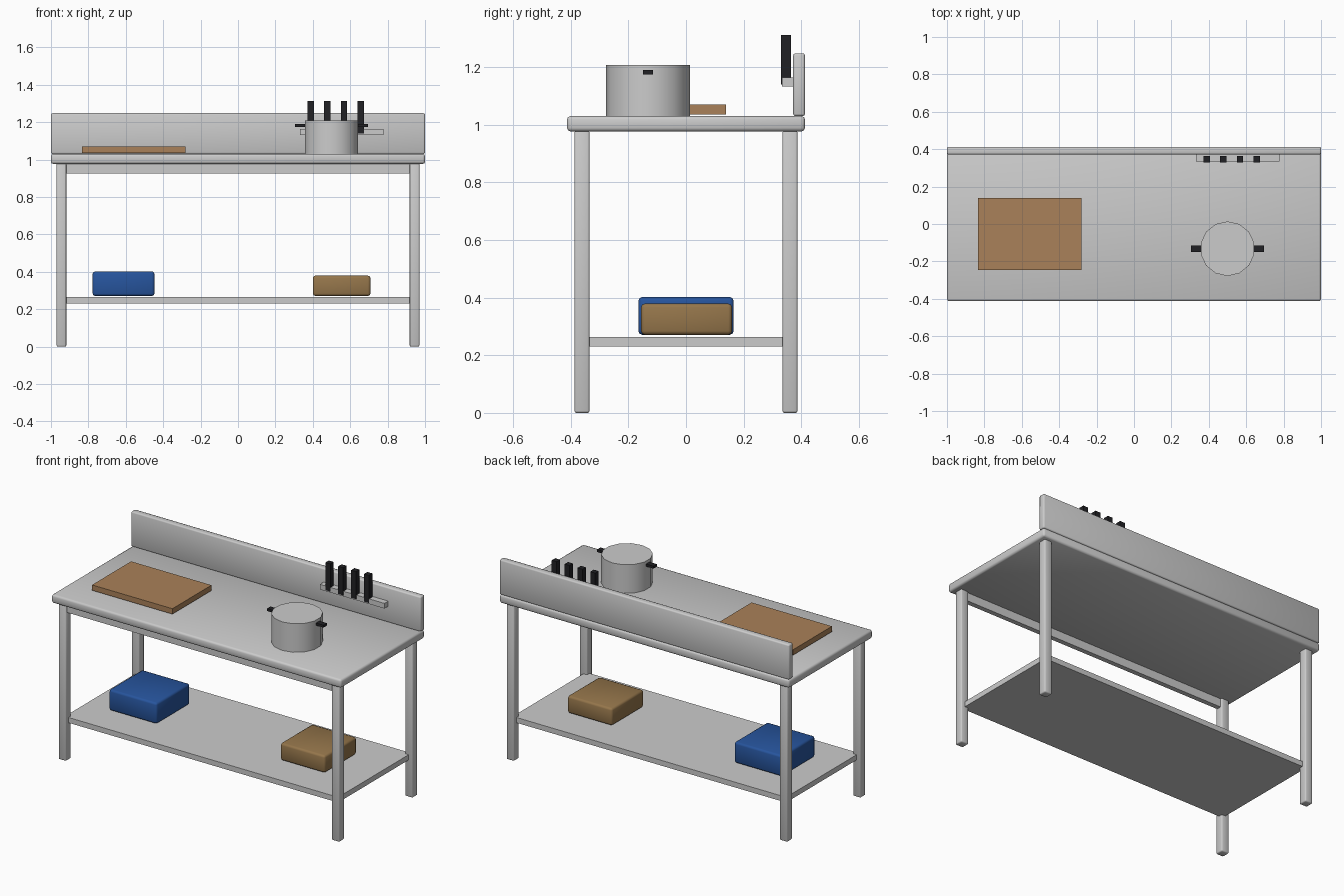
import bpy

if "Cube" in bpy.data.objects:
    bpy.data.objects.remove(bpy.data.objects["Cube"])

def material(name, rgb):
    m = bpy.data.materials.new(name)
    m.diffuse_color = (*rgb, 1)
    m.use_nodes = True
    m.node_tree.nodes["Principled BSDF"].inputs["Base Color"].default_value = m.diffuse_color
    return m

WOOD = material("wood", (0.40, 0.22, 0.10))
BLUE = material("blue", (0.02, 0.09, 0.34))
TAN = material("tan", (0.30, 0.18, 0.07))
BLACK = material("black", (0.015, 0.015, 0.018))

def box(name, x, y, z, mat=None, bevel=0):
    """Box from (min, max) ranges, optionally with rounded edges."""
    bpy.ops.mesh.primitive_cube_add(size=1, location=[sum(r) / 2 for r in (x, y, z)])
    ob = bpy.context.object
    ob.name = name
    ob.scale = [r[1] - r[0] for r in (x, y, z)]
    bpy.ops.object.transform_apply(location=False, rotation=False, scale=True)
    if mat:
        ob.data.materials.append(mat)
    if bevel:
        mod = ob.modifiers.new("rounded_edges", 'BEVEL')
        mod.width = bevel
        mod.segments = 2
        bpy.ops.object.shade_smooth()
    return ob

def span(centre, half):
    return (centre - half, centre + half)

# Table structure
box("worktop", (-1, 1), (-0.413, 0.413), (0.977, 1.03), bevel=0.012)
box("backsplash", (-1, 1), (0.372, 0.413), (1.03, 1.248), bevel=0.008)
box("lower_shelf", (-0.944, 0.944), (-0.361, 0.361), (0.231, 0.264))
box("front_apron", (-0.944, 0.944), (-0.376, -0.346), (0.925, 0.98))
for side, sx in (("left", -1), ("right", 1)):
    for end, sy in (("front", -1), ("back", 1)):
        box(f"{end}_{side}_leg", span(sx * 0.944, 0.026), span(sy * 0.361, 0.026),
            (0, 0.98), bevel=0.007)

# Cutting board and shelf containers
box("cutting_board", (-0.835, -0.28), (-0.247, 0.138), (1.036, 1.07), WOOD)
box("blue_container", (-0.777, -0.447), (-0.165, 0.165), (0.271, 0.402), BLUE, 0.013)
box("tan_container", (0.40, 0.708), (-0.156, 0.16), (0.271, 0.379), TAN, 0.013)

# Cooking pot with two side handles
bpy.ops.mesh.primitive_cylinder_add(vertices=14, radius=0.146, depth=0.178,
                                    location=(0.5, -0.132, 1.119))
bpy.context.object.name = "pot"
bpy.ops.object.shade_smooth_by_angle()
for side, s in (("left", -1), ("right", 1)):
    box(f"pot_{side}_handle", span(0.5 + s * 0.167, 0.028), span(-0.132, 0.017),
        (1.175, 1.19), BLACK)

# Knife rail with four knife handles
box("knife_rail", (0.332, 0.777), (0.334, 0.374), (1.132, 1.164))
for i in range(4):
    box(f"knife_handle_{i + 1}", span(0.389 + i * 0.0888, 0.017), (0.33, 0.364),
        (1.14, 1.312), BLACK)
